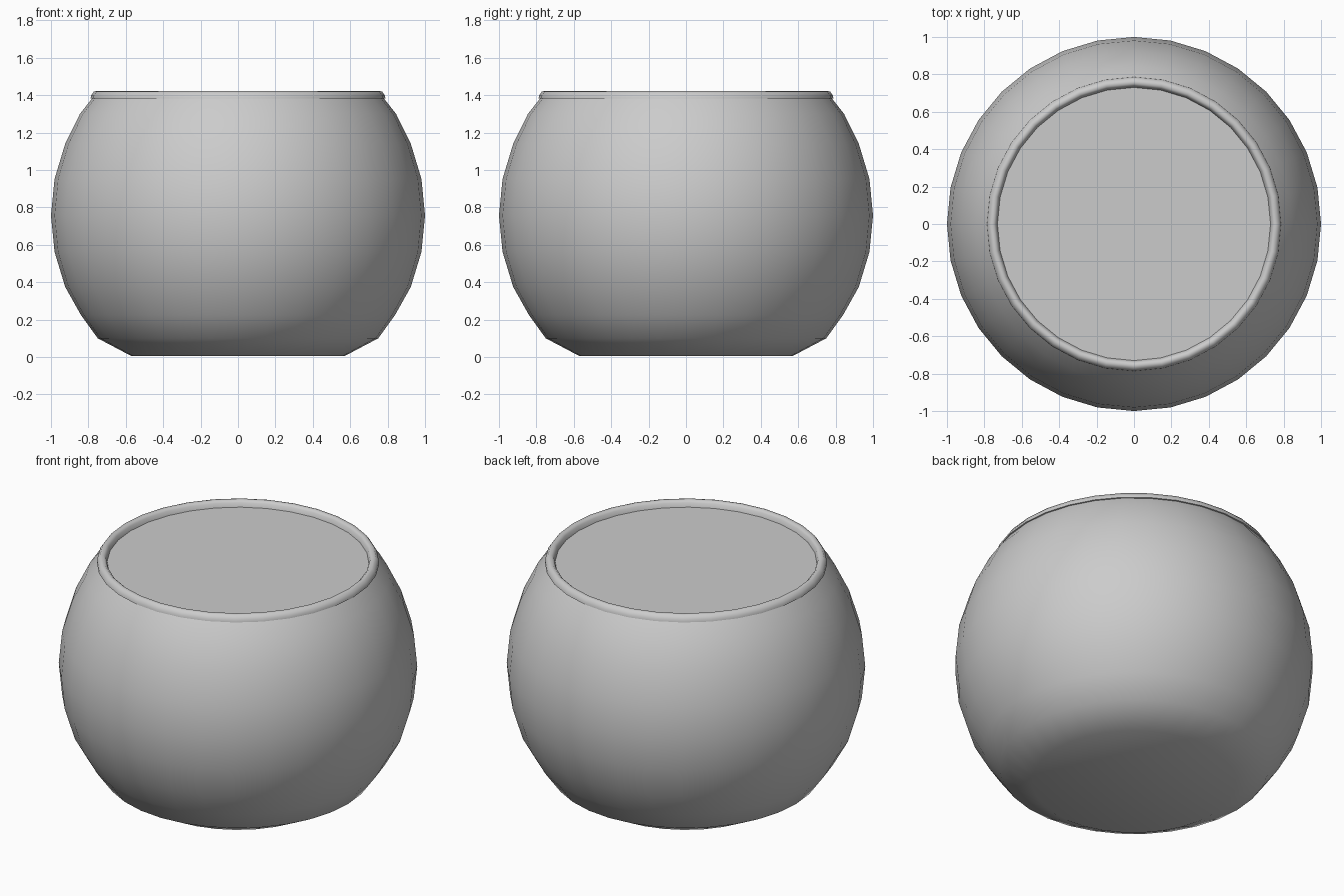
import bpy, bmesh, math

if "Cube" in bpy.data.objects:
    bpy.data.objects.remove(bpy.data.objects["Cube"])

SEGMENTS = 32


def lathe(name, profile, closed=False, angle=None):
    """Spin an (r, z) profile around z; points with r = 0 become poles."""
    bm = bmesh.new()
    verts = [bm.verts.new((r, 0, z)) for r, z in profile]
    edges = [bm.edges.new(p) for p in zip(verts, verts[1:])]
    if closed:
        edges.append(bm.edges.new((verts[-1], verts[0])))
    bmesh.ops.spin(bm, geom=verts + edges, cent=(0, 0, 0), axis=(0, 0, 1),
                   angle=math.tau, steps=SEGMENTS, use_merge=True)
    bmesh.ops.remove_doubles(bm, verts=bm.verts, dist=0.0005)
    bmesh.ops.recalc_face_normals(bm, faces=bm.faces)
    mesh = bpy.data.meshes.new(name)
    bm.to_mesh(mesh)
    bm.free()
    obj = bpy.data.objects.new(name, mesh)
    bpy.context.collection.objects.link(obj)
    bpy.ops.object.select_all(action='DESELECT')
    obj.select_set(True)
    bpy.context.view_layer.objects.active = obj
    if angle is None:
        bpy.ops.object.shade_smooth()
    else:
        bpy.ops.object.shade_smooth_by_angle(angle=math.radians(angle))
    return obj


def ball(radius, first, last):
    """Profile of the round belly, one point per 11.25 degrees."""
    step = math.radians(11.25)
    return [(radius * math.cos(i * step), 0.757 + radius * math.sin(i * step))
            for i in range(first, last + 1)]


# Glass bowl: flat base, round belly, open neck
lathe("glass_bowl", [(0, 0.005), (0.57, 0.005), (0.75, 0.10), (0.84, 0.225)]
      + ball(1.0, -2, 2) + [(0.845, 1.30), (0.77, 1.395)])

# Rolled rim around the opening
lathe("rim", [(0.73, 1.385), (0.76, 1.375), (0.788, 1.383), (0.786, 1.397),
              (0.77, 1.42), (0.75, 1.422), (0.737, 1.41)], closed=True, angle=50)

# Water filling the bowl, with a flat surface just under the rim
lathe("water", [(0, 0.02), (0.56, 0.02), (0.735, 0.11), (0.825, 0.235)]
      + ball(0.985, -2, 2) + [(0.825, 1.30), (0.755, 1.385), (0, 1.385)], angle=40)
